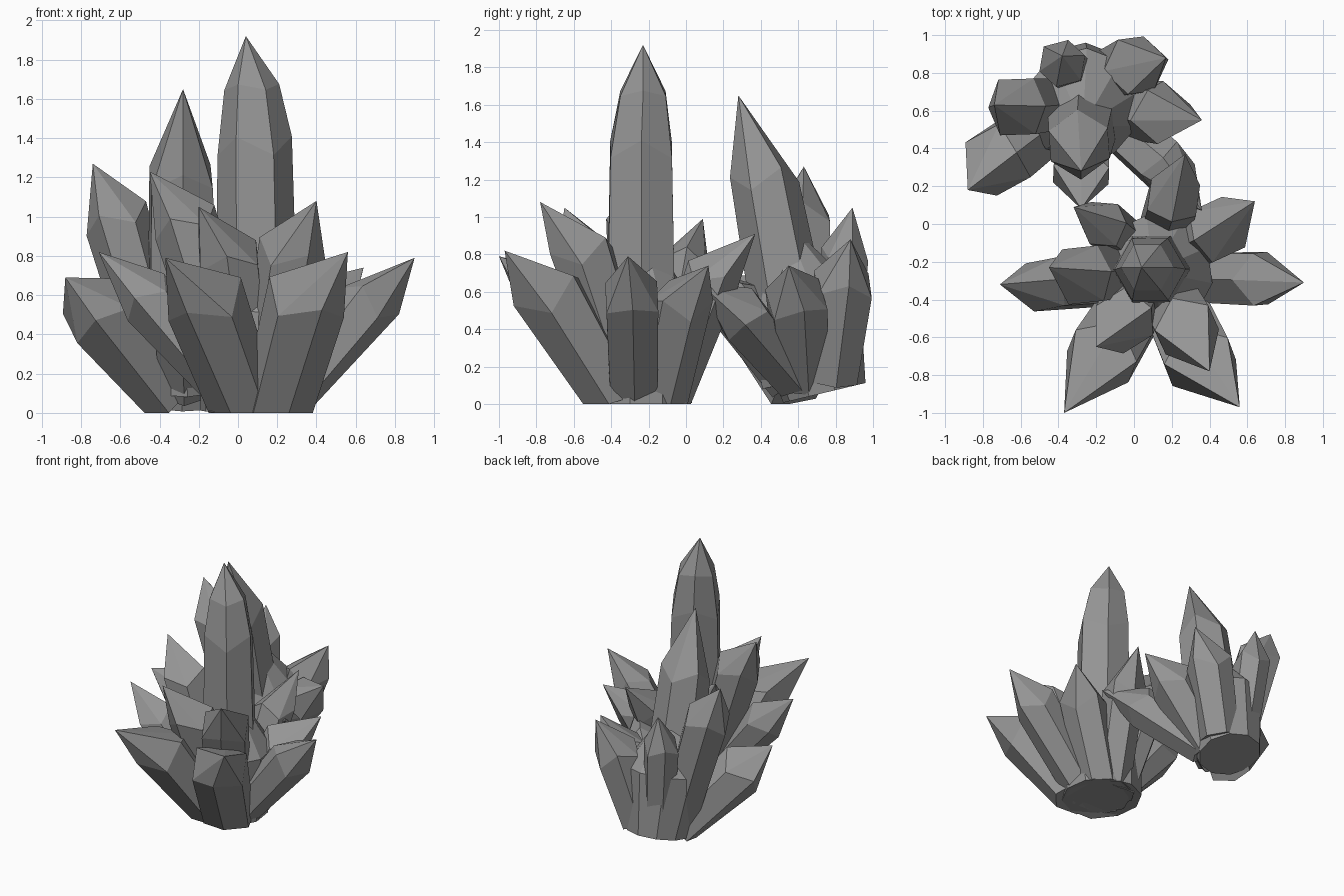
import bpy, bmesh, random
from math import sin, cos, pi
from mathutils import Vector

random.seed(4)

stone = bpy.data.materials.new("dark_stone")
stone.diffuse_color = (0.3, 0.3, 0.3, 1)


def crystal(name, base, shoulder, tip, r, base_r=0.6, sides=6, extra=None, spin=None, slant=0.25):
    """Tapered prism: narrow root, wide shoulder, slanted pointed cap."""
    base, shoulder, tip = Vector(base), Vector(shoulder), Vector(tip)
    axis = (shoulder - base).normalized()
    u = axis.cross(Vector((0.3, 1, 0.1))).normalized()
    v = axis.cross(u)
    if spin is None:
        spin = random.uniform(0, pi)
    levels = [(base, r * base_r, 0), (shoulder, r, slant)]
    if extra:
        levels.append((Vector(extra[0]), extra[1], 0.1))
    bm = bmesh.new()
    rings = []
    for centre, radius, tilt in levels:
        ring = []
        for i in range(sides):
            a = spin + 2 * pi * i / sides
            d = u * cos(a) + v * sin(a)
            p = centre + d * radius + axis * radius * tilt * (1 if i % 2 else -1)
            p.z = max(p.z, 0)
            ring.append(bm.verts.new(p))
        rings.append(ring)
    top = bm.verts.new(tip)
    bm.faces.new(rings[0][::-1])
    for lo, hi in zip(rings, rings[1:]):
        for i in range(sides):
            j = (i + 1) % sides
            bm.faces.new((lo[i], lo[j], hi[j], hi[i]))
    for i in range(sides):
        bm.faces.new((rings[-1][i], rings[-1][(i + 1) % sides], top))
    bmesh.ops.recalc_face_normals(bm, faces=bm.faces)
    mesh = bpy.data.meshes.new(name)
    bm.to_mesh(mesh)
    bm.free()
    mesh.materials.append(stone)
    ob = bpy.data.objects.new(name, mesh)
    bpy.context.collection.objects.link(ob)


# Front cluster: tall central spire and the broad core that joins the roots
crystal("front_spire", (0.1, -0.24, 0), (0.085, -0.24, 1.36), (0.04, -0.23, 1.92), 0.19,
        1.15, 6, ((0.07, -0.23, 1.66), 0.14), spin=0.3)
crystal("front_core", (0.09, -0.25, 0), (0.11, -0.26, 0.52), (0.1, -0.25, 1.0), 0.31,
        0.92, 10, slant=0)

# Front cluster: surrounding crystals (root, shoulder centre, tip, radius)
front = [
    ((0.03, -0.38, 0), (-0.17, -0.70, 0.58), (-0.37, -1.0, 0.79), 0.21),
    ((0.2, -0.40, 0), (0.35, -0.73, 0.59), (0.56, -0.97, 0.82), 0.21),
    ((0.0, -0.30, 0), (-0.47, -0.32, 0.59), (-0.71, -0.32, 0.82), 0.15),
    ((0.24, -0.28, 0.02), (0.67, -0.29, 0.57), (0.9, -0.31, 0.79), 0.16),
    ((0.14, -0.30, 0), (0.28, -0.56, 0.82), (0.40, -0.78, 1.08), 0.18),
    ((0.05, -0.30, 0), (-0.05, -0.51, 0.8), (-0.2, -0.65, 1.05), 0.17),
    ((0.02, -0.25, 0), (-0.27, -0.27, 0.97), (-0.45, -0.23, 1.23), 0.17),
    ((0.02, -0.14, 0), (-0.16, 0.0, 0.78), (-0.32, 0.09, 0.99), 0.13),
    ((0.13, -0.10, 0), (0.21, 0.14, 0.68), (0.27, 0.37, 0.91), 0.15),
    ((0.2, -0.14, 0), (0.44, -0.03, 0.55), (0.64, 0.12, 0.74), 0.17),
]
for i, c in enumerate(front):
    crystal(f"front_crystal_{i + 1}", *c, base_r=0.9)

# Back cluster: leaning spire and a core with a tilted underside
crystal("back_spire", (-0.27, 0.62, 0.12), (-0.29, 0.42, 1.2), (-0.28, 0.28, 1.65), 0.18, 1.2)
crystal("back_core", (-0.27, 0.74, 0.06), (-0.27, 0.63, 0.52), (-0.27, 0.52, 1.0), 0.31,
        0.73, 10, slant=0)

# Back cluster: surrounding crystals
back = [
    ((-0.36, 0.64, 0.09), (-0.62, 0.62, 0.99), (-0.74, 0.63, 1.27), 0.17),
    ((-0.37, 0.60, 0.07), (-0.72, 0.34, 0.52), (-0.88, 0.18, 0.69), 0.19),
    ((-0.27, 0.58, 0.12), (-0.28, 0.26, 0.56), (-0.28, 0.08, 0.72), 0.17),
    ((-0.16, 0.58, 0.14), (0.18, 0.29, 0.48), (0.36, 0.07, 0.65), 0.15),
    ((-0.18, 0.62, 0.13), (0.14, 0.59, 0.56), (0.36, 0.55, 0.74), 0.17),
    ((-0.14, 0.78, 0.13), (0.01, 0.84, 0.64), (0.17, 0.88, 0.88), 0.17),
    ((-0.32, 0.80, 0.13), (-0.38, 0.85, 0.8), (-0.38, 0.89, 1.05), 0.13),
]
for i, c in enumerate(back):
    crystal(f"back_crystal_{i + 1}", *c, base_r=0.85)
